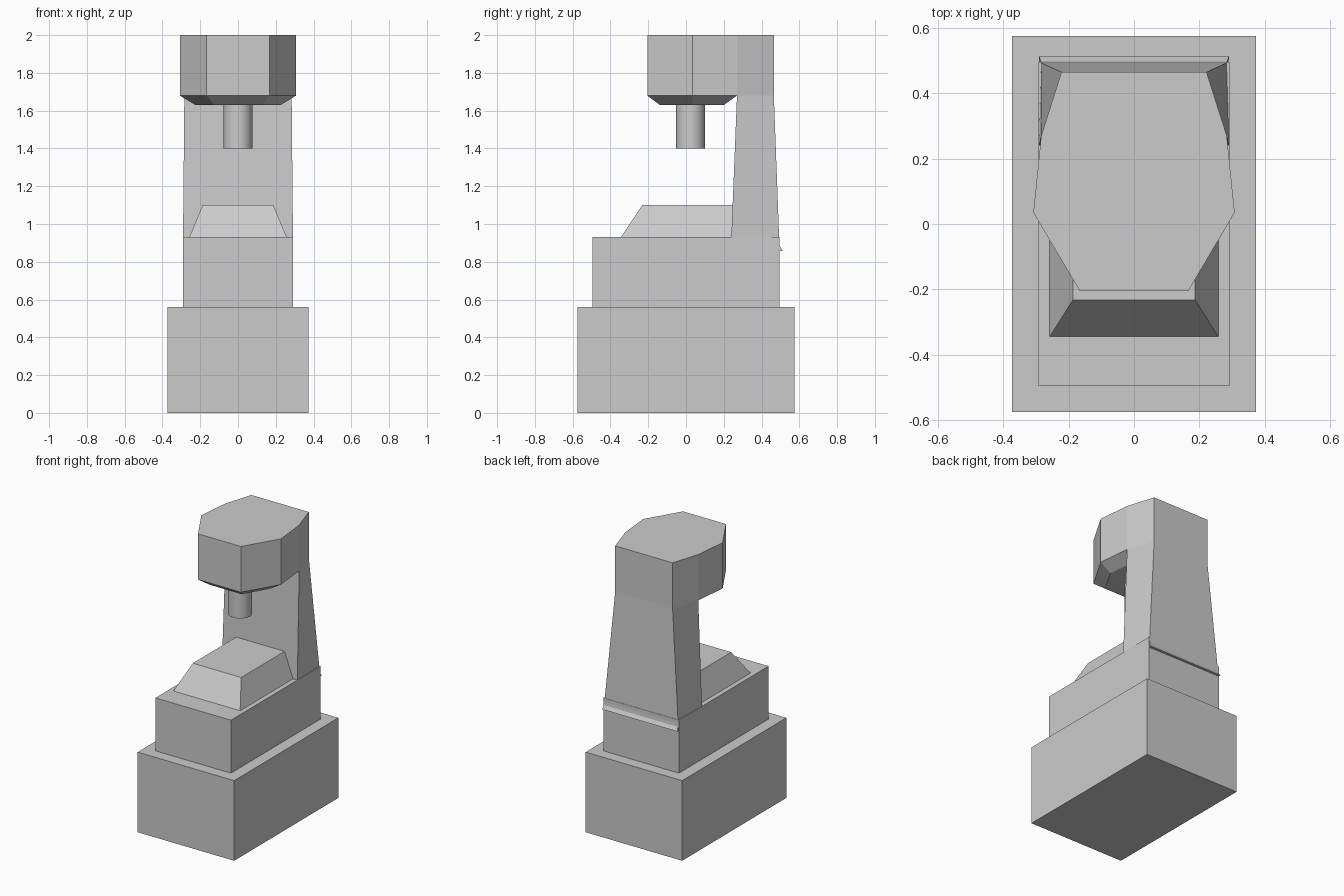
import bpy, bmesh, math

if "Cube" in bpy.data.objects:
    bpy.data.objects.remove(bpy.data.objects["Cube"])


def loft(name, rings):
    """Skin a stack of equal-length point rings, bottom to top, with flat caps."""
    bm = bmesh.new()
    loops = [[bm.verts.new(p) for p in ring] for ring in rings]
    bm.faces.new(loops[0][::-1])
    bm.faces.new(loops[-1])
    for low, high in zip(loops, loops[1:]):
        for i in range(len(low)):
            j = (i + 1) % len(low)
            bm.faces.new((low[i], low[j], high[j], high[i]))
    bmesh.ops.recalc_face_normals(bm, faces=bm.faces)
    mesh = bpy.data.meshes.new(name)
    bm.to_mesh(mesh)
    bm.free()
    obj = bpy.data.objects.new(name, mesh)
    bpy.context.collection.objects.link(obj)
    return obj


def mirrored(half, z):
    """Closed ring at height z from right-hand (x, y) points, front to back."""
    return [(x, y, z) for x, y in half] + [(-x, y, z) for x, y in reversed(half)]


def rect(x, y0, y1, z):
    return mirrored([(x, y0), (x, y1)], z)


# Stepped pedestal
loft("base", [rect(0.373, -0.575, 0.575, 0), rect(0.373, -0.575, 0.575, 0.56)])
loft("bed", [rect(0.292, -0.495, 0.495, 0.56), rect(0.292, -0.495, 0.495, 0.93)])

# Sloped work table running back into the column
loft("work_table", [rect(0.258, -0.345, 0.30, 0.93), rect(0.187, -0.232, 0.30, 1.10)])

# Tapering column with a small drip lip low on its back
loft("column", [
    mirrored([(0.288, 0.24), (0.290, 0.512)], 0.857),
    mirrored([(0.291, 0.24), (0.285, 0.497)], 0.882),
    mirrored([(0.291, 0.24), (0.283, 0.493)], 0.93),
    mirrored([(0.284, 0.27), (0.222, 0.465)], 1.68),
])

# Faceted head
outline = [(0.166, -0.205), (0.308, 0.035), (0.284, 0.27), (0.222, 0.465)]
loft("head", [mirrored(outline, 1.68), mirrored(outline, 2.0)])

# Chamfered underside of the head
loft("head_underside", [
    mirrored([(0.125, -0.138), (0.226, 0.035), (0.207, 0.20)], 1.63),
    mirrored(outline[:3], 1.68),
])

# Spindle
bpy.ops.mesh.primitive_cylinder_add(vertices=16, radius=0.077, depth=0.25,
                                    location=(0, 0.024, 1.525))
bpy.context.object.name = "spindle"
bpy.ops.object.shade_smooth_by_angle(angle=math.radians(30))
